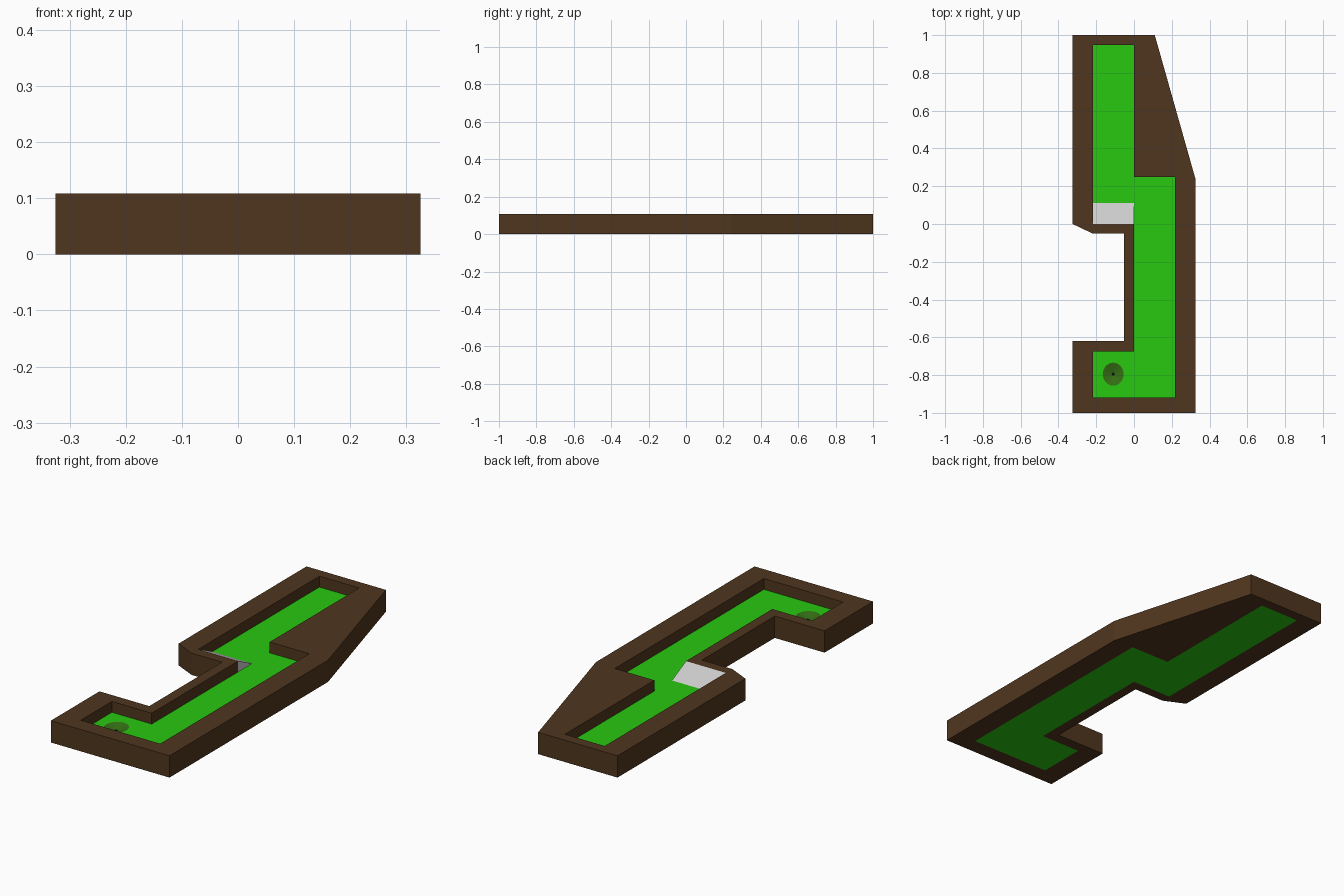
import bpy, bmesh, math
from mathutils import Vector

if "Cube" in bpy.data.objects:
    bpy.data.objects.remove(bpy.data.objects["Cube"])

TOP, FLOOR = 0.108, 0.054      # kerb top and turf heights
CUP = (-0.11, -0.795)          # cup centre


def material(name, colour):
    m = bpy.data.materials.new(name)
    m.diffuse_color = (*colour, 1)
    m.use_nodes = True
    m.node_tree.nodes["Principled BSDF"].inputs["Base Color"].default_value = m.diffuse_color
    return m


def prism(name, loops, direction, mat=None):
    """Fill closed loops (inner loops become holes) and extrude them."""
    bm = bmesh.new()
    edges = []
    for loop in loops:
        vs = [bm.verts.new(p) for p in loop]
        edges += [bm.edges.new((a, b)) for a, b in zip(vs, vs[1:] + vs[:1])]
    bmesh.ops.triangle_fill(bm, edges=edges, use_beauty=True)
    out = bmesh.ops.extrude_face_region(bm, geom=bm.faces[:])
    moved = [g for g in out["geom"] if isinstance(g, bmesh.types.BMVert)]
    bmesh.ops.translate(bm, verts=moved, vec=Vector(direction))
    bmesh.ops.recalc_face_normals(bm, faces=bm.faces[:])
    return finish(name, bm, mat)


def finish(name, bm, mat):
    me = bpy.data.meshes.new(name)
    bm.to_mesh(me)
    bm.free()
    ob = bpy.data.objects.new(name, me)
    bpy.context.collection.objects.link(ob)
    if mat:
        me.materials.append(mat)
    return ob


def ring(rx, ry, z, n=32):
    return [(CUP[0] + rx * math.cos(2 * math.pi * i / n),
             CUP[1] + ry * math.sin(2 * math.pi * i / n), z) for i in range(n)]


wood = material("wood", (0.08, 0.037, 0.013))
turf = material("turf", (0.021, 0.58, 0.005))
dark_turf = material("dark_turf", (0.035, 0.16, 0.007))
black = material("black", (0.003, 0.003, 0.003))

outer = [(-0.325, 1), (0.11, 1), (0.325, 0.24), (0.325, -1), (-0.325, -1),
         (-0.325, -0.62), (-0.052, -0.62), (-0.052, -0.05), (-0.22, -0.05), (-0.325, 0)]
inner = [(-0.218, 0.948), (0, 0.948), (0, 0.248), (0.217, 0.248), (0.217, -0.919),
         (-0.218, -0.919), (-0.218, -0.675), (0, -0.675), (0, 0), (-0.218, 0)]
outer = [(x, y, 0) for x, y in outer]
inner = [(x, y, 0) for x, y in inner]

# Wooden kerb around the lane, and the turf slab inside it
prism("kerb", [outer, inner], (0, 0, TOP), wood)
lane = prism("turf_lane", [inner], (0, 0, FLOOR), turf)

# Grey wedge leaning against the inner corner
prism("ramp", [[(-0.218, 0, FLOOR), (-0.218, 0.11, FLOOR), (-0.218, 0, TOP)]],
      (0.218, 0, 0))

# Recess cut into the turf for the cup
cutter = prism("cup_cutter", [ring(0.055, 0.061, 0.03)], (0, 0, 0.05))
cutter.hide_render = True
cutter.hide_viewport = True
cutter.display_type = 'WIRE'
cut = lane.modifiers.new("cup_recess", 'BOOLEAN')
cut.operation = 'DIFFERENCE'
cut.object = cutter
cut.solver = 'EXACT'

# Shallow dished cup lining with a small black bottom
bm = bmesh.new()
rim = [bm.verts.new(p) for p in ring(0.055, 0.061, FLOOR)]
low = [bm.verts.new(p) for p in ring(0.008, 0.008, FLOOR - 0.014)]
for i in range(len(rim)):
    j = (i + 1) % len(rim)
    bm.faces.new((rim[i], rim[j], low[j], low[i])).normal_flip()
bm.faces.new(low).material_index = 1
for f in bm.faces:
    f.normal_update()
    if f.normal.z < 0:
        f.normal_flip()
cup = finish("cup", bm, dark_turf)
cup.data.materials.append(black)
